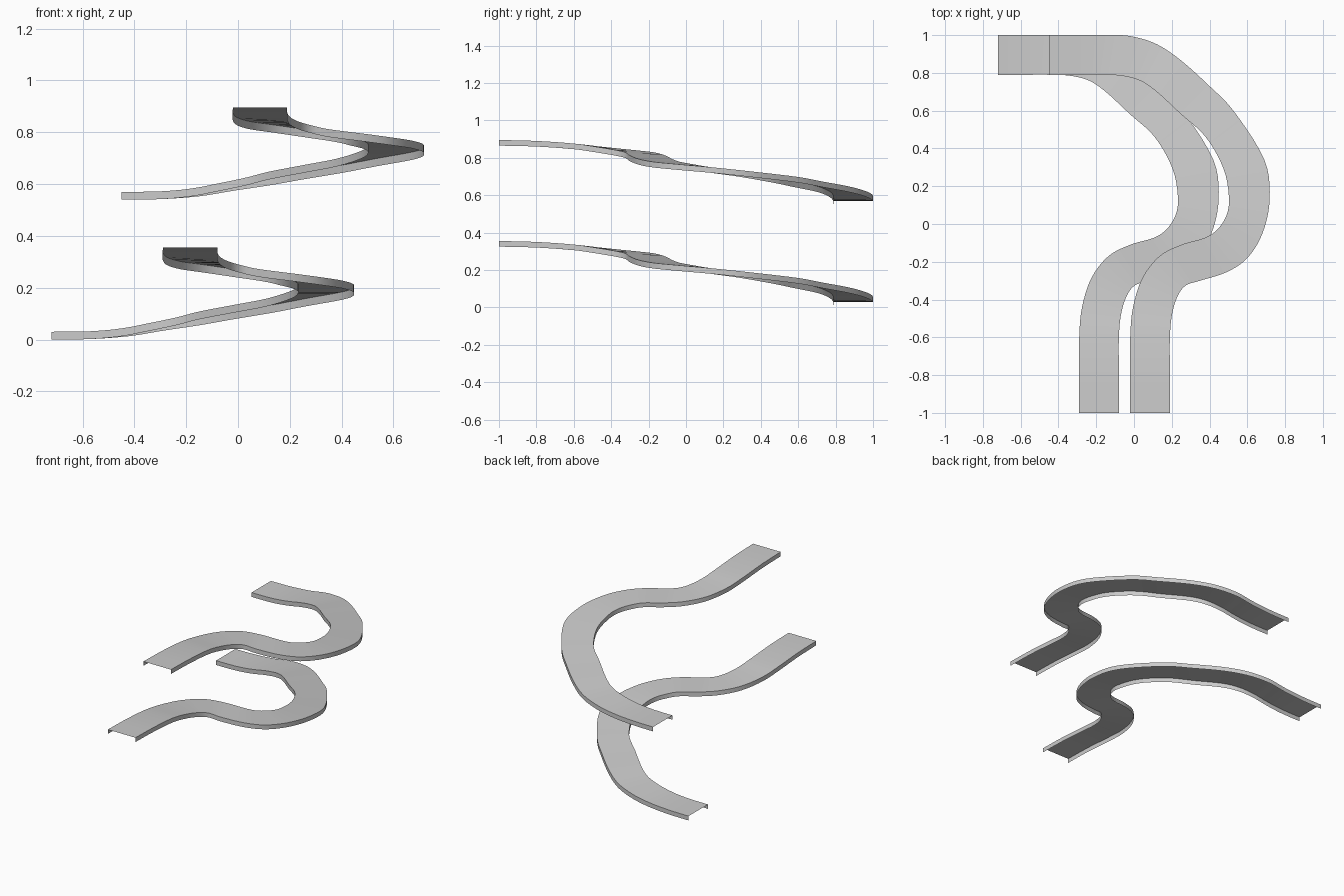
import bpy

if "Cube" in bpy.data.objects:
    bpy.data.objects.remove(bpy.data.objects["Cube"])

# Stations along the ramp: left edge x, y, right edge x, y, deck height
STATIONS = [
    (-0.02, -1.0, 0.19, -1.0, .355), (-0.02, -0.8, 0.19, -0.8, .350),
    (-0.02, -0.6, 0.19, -0.6, .336), (-0.005, -0.44, 0.202, -0.475, .318),
    (0.045, -0.285, 0.232, -0.38, .302), (0.135, -0.17, 0.275, -0.325, .289),
    (0.25, -0.11, 0.35, -0.30, .272), (0.37, -0.075, 0.49, -0.255, .254),
    (0.435, -0.035, 0.60, -0.18, .239), (0.485, 0.035, 0.68, -0.05, .226),
    (0.503, 0.13, 0.718, 0.13, .210), (0.475, 0.29, 0.69, 0.34, .188),
    (0.38, 0.46, 0.53, 0.595, .158), (0.25, 0.58, 0.40, 0.73, .133),
    (0.12, 0.70, 0.25, 0.865, .108), (0.03, 0.76, 0.12, 0.952, .085),
    (-0.07, 0.785, -0.02, 0.995, .064), (-0.18, 0.79, -0.15, 1.0, .043),
    (-0.30, 0.79, -0.30, 1.0, .032), (-0.45, 0.79, -0.45, 1.0, .03),
]
SKIRT = 0.03
STEPS = 5


def smooth_stations():
    """Catmull-Rom interpolation through the stations."""
    n = len(STATIONS)
    out = []
    for i in range(n - 1):
        p0, p1 = STATIONS[max(i - 1, 0)], STATIONS[i]
        p2, p3 = STATIONS[i + 1], STATIONS[min(i + 2, n - 1)]
        for k in range(STEPS):
            t = k / STEPS
            out.append([0.5 * (2 * b + (c - a) * t + (2 * a - 5 * b + 4 * c - d) * t * t
                               + (3 * b - a - 3 * c + d) * t ** 3)
                        for a, b, c, d in zip(p0, p1, p2, p3)])
    out.append(STATIONS[-1])
    return out


def build_ramp(name, dx, dz):
    """Inverted channel: flat deck with a thin vertical skirt on each side."""
    verts, faces = [], []
    for lx, ly, rx, ry, z in smooth_stations():
        z += dz
        verts += [(lx + dx, ly, z - SKIRT), (lx + dx, ly, z),
                  (rx + dx, ry, z), (rx + dx, ry, z - SKIRT)]
    for i in range(len(verts) // 4 - 1):
        for j in range(3):
            a = 4 * i + j
            faces.append((a, a + 1, a + 5, a + 4))
    # Wind the faces so the deck looks up and the skirts look outward
    faces = [f[::1] for f in faces]
    mesh = bpy.data.meshes.new(name)
    mesh.from_pydata(verts, [], faces)
    mesh.update()
    if mesh.polygons[1].normal.z < 0:
        mesh.flip_normals()
    obj = bpy.data.objects.new(name, mesh)
    bpy.context.collection.objects.link(obj)
    bpy.ops.object.select_all(action='DESELECT')
    obj.select_set(True)
    bpy.context.view_layer.objects.active = obj
    bpy.ops.object.shade_smooth_by_angle()


# Two identical winding ramps, one above the other
build_ramp("upper_ramp", 0.0, 0.54)
build_ramp("lower_ramp", -0.27, 0.0)
